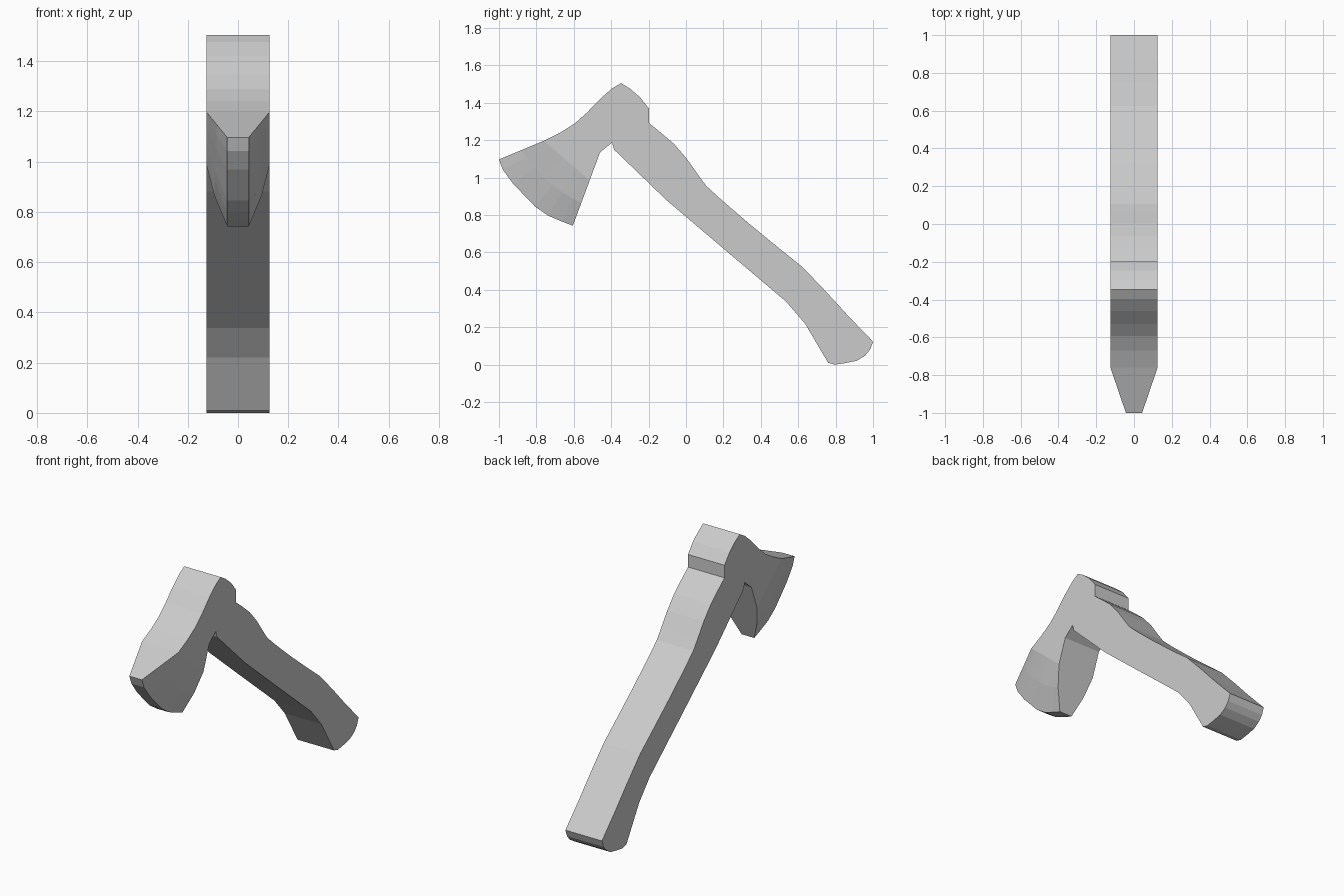
import bpy
import bmesh
from mathutils import Vector

if "Cube" in bpy.data.objects:
    bpy.data.objects.remove(bpy.data.objects["Cube"])

HALF = 0.125        # half thickness of handle and head
EDGE_HALF = 0.043   # half thickness of the cutting edge

grey = bpy.data.materials.new("plain grey")
grey.use_nodes = True
colour = (0.6, 0.6, 0.6, 1)
grey.diffuse_color = colour
grey.node_tree.nodes["Principled BSDF"].inputs["Base Color"].default_value = colour


def add_row(bm, points, halves):
    """Mirrored pair of vertex rows for a (y, z) path."""
    return [[bm.verts.new((s * h, y, z)) for (y, z), h in zip(points, halves)]
            for s in (1, -1)]


def wall(bm, rows):
    """Strip of faces joining a mirrored pair of rows."""
    a, b = rows
    for i in range(len(a) - 1):
        bm.faces.new((a[i], a[i + 1], b[i + 1], b[i]))


def finish(bm, name):
    bmesh.ops.recalc_face_normals(bm, faces=bm.faces)
    mesh = bpy.data.meshes.new(name)
    bm.to_mesh(mesh)
    bm.free()
    mesh.materials.append(grey)
    obj = bpy.data.objects.new(name, mesh)
    bpy.context.scene.collection.objects.link(obj)


# Joint between handle and head, back to front
joint = [(-0.198, 1.292), (-0.31, 1.28), (-0.395, 1.188)]

# Handle: curved outline with constant thickness
back = [(-0.134, 1.24), (-0.064, 1.18), (0.005, 1.1), (0.064, 1.016),
        (0.107, 0.957), (0.182, 0.888), (0.33, 0.76), (0.476, 0.64),
        (0.626, 0.519), (0.749, 0.39), (0.866, 0.262), (1, 0.123)]
butt = [(0.984, 0.08), (0.957, 0.048), (0.914, 0.021), (0.85, 0.008),
        (0.797, 0), (0.76, 0.01)]
belly = [(0.636, 0.22), (0.535, 0.337), (0.396, 0.455), (0.182, 0.636),
         (-0.107, 0.882), (-0.385, 1.15)]
outline = joint[:1] + back + butt + belly + joint[:0:-1]
bm = bmesh.new()
rows = add_row(bm, outline, [HALF] * len(outline))
for row in rows:
    bm.faces.new(row)
wall(bm, [row + row[:1] for row in rows])
finish(bm, "handle")

# Head: thick body, then cheeks tapering to a curved cutting edge
cutting = [(-1, 1.097), (-0.98, 1.043), (-0.925, 0.968), (-0.86, 0.9),
           (-0.807, 0.845), (-0.738, 0.797), (-0.663, 0.765), (-0.605, 0.743)]
n = len(cutting)
steps = [i / (n - 1) for i in range(n)]
fold_top, fold_low = Vector((-0.76, 1.197)), Vector((-0.515, 0.985))
fold = [fold_top.lerp(fold_low, t) for t in steps]
middle = [f.lerp(Vector(c), 0.5) for f, c in zip(fold, cutting)]
poll = [(-0.46, 1.134)] + joint[::-1] + [
    (-0.198, 1.37), (-0.246, 1.43), (-0.3, 1.476), (-0.347, 1.505),
    (-0.396, 1.476), (-0.46, 1.42), (-0.53, 1.347), (-0.594, 1.29),
    (-0.67, 1.242)]
bm = bmesh.new()
fold_rows = add_row(bm, fold, [HALF] * n)
mid_rows = add_row(bm, middle, [0.084 + 0.01 * t for t in steps])
edge_rows = add_row(bm, cutting, [EDGE_HALF] * n)
poll_rows = add_row(bm, poll, [HALF] * len(poll))
for f, m, e, p in zip(fold_rows, mid_rows, edge_rows, poll_rows):
    bm.faces.new(f + p)
    for a, b in ((f, m), (m, e)):
        wall(bm, (a, b))
wall(bm, [f[-1:] + p + f[:1] for f, p in zip(fold_rows, poll_rows)])
wall(bm, edge_rows)
for end in (0, -1):
    wall(bm, [[f[end], m[end], e[end]]
              for f, m, e in zip(fold_rows, mid_rows, edge_rows)])
finish(bm, "axe_head")
